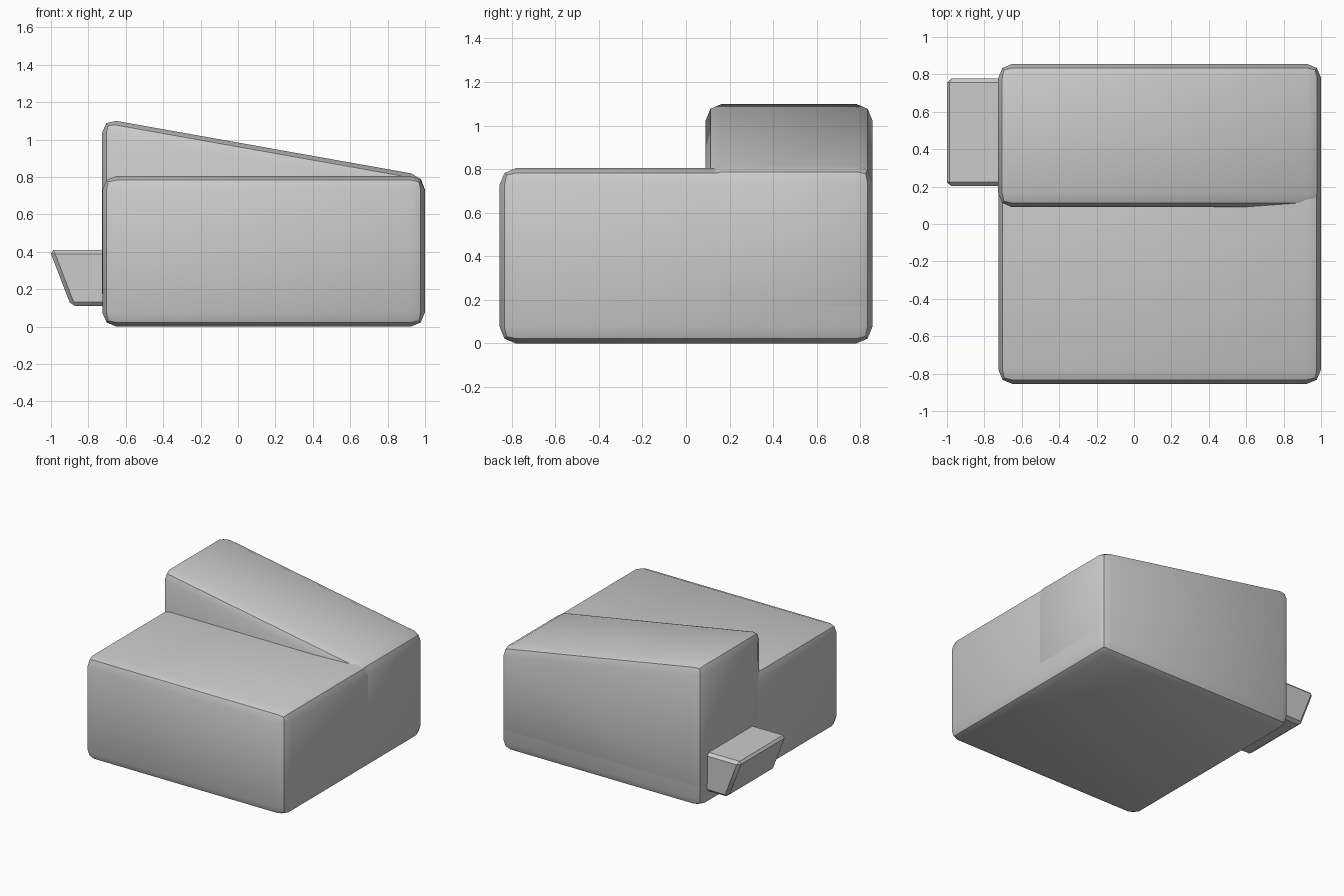
import bpy, bmesh, math

if "Cube" in bpy.data.objects:
    bpy.data.objects.remove(bpy.data.objects["Cube"])


def bevelled_prism(name, profile, y0, y1, width, segments):
    """Extrude an XZ profile from y0 to y1 and round all its edges."""
    bm = bmesh.new()
    base = bm.faces.new([bm.verts.new((x, y0, z)) for x, z in profile])
    ext = bmesh.ops.extrude_face_region(bm, geom=[base])
    for v in ext["geom"]:
        if isinstance(v, bmesh.types.BMVert):
            v.co.y = y1
    # extrusion may keep the base face; close the start if it was removed
    bmesh.ops.holes_fill(bm, edges=bm.edges[:], sides=4)
    bmesh.ops.recalc_face_normals(bm, faces=bm.faces[:])
    bmesh.ops.bevel(bm, geom=bm.edges[:], offset=width, segments=segments,
                    profile=0.5, affect='EDGES', clamp_overlap=True)
    bmesh.ops.recalc_face_normals(bm, faces=bm.faces[:])
    mesh = bpy.data.meshes.new(name)
    bm.to_mesh(mesh)
    bm.free()
    obj = bpy.data.objects.new(name, mesh)
    bpy.context.collection.objects.link(obj)
    bpy.ops.object.select_all(action='DESELECT')
    obj.select_set(True)
    bpy.context.view_layer.objects.active = obj
    bpy.ops.object.shade_smooth_by_angle(angle=math.radians(30))
    return obj


# Main block
bevelled_prism("body", [(-0.725, 0), (0.999, 0), (0.999, 0.805), (-0.725, 0.805)],
               -0.855, 0.855, 0.075, 2)

# Sloping raised half, set a hair proud of the block so the walls do not overlap
bevelled_prism("sloped_top", [(-0.726, 0.1), (1.0, 0.1), (1.0, 0.806), (-0.726, 1.113)],
               0.09, 0.856, 0.075, 2)

# Slanted tab on the left side, its root buried in the block
bevelled_prism("side_tab", [(-1.008, 0.41), (-0.893, 0.11), (-0.6, 0.11), (-0.6, 0.41)],
               0.203, 0.777, 0.021, 1)
